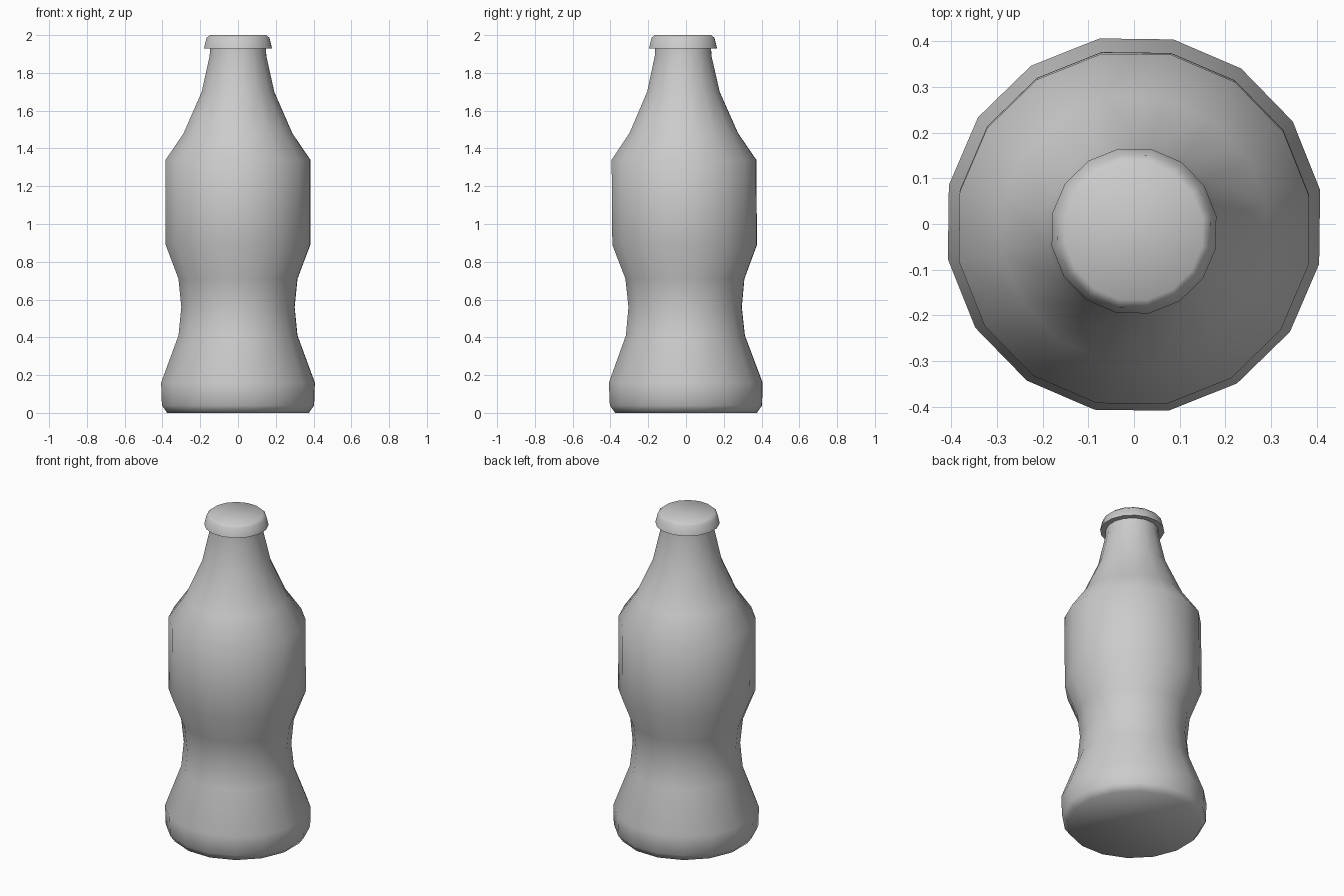
import bpy, bmesh
from math import cos, sin, radians, tau

if "Cube" in bpy.data.objects:
    bpy.data.objects.remove(bpy.data.objects["Cube"])

SIDES = 16
OFFSET = radians(10.5)   # rotation of the facets
LEAN = -0.008            # slight lean towards the front


def lathe(name, profile):
    """Closed faceted solid of revolution; profile is (half width, z) from bottom to top."""
    bm = bmesh.new()
    rings = []
    for half, z in profile:
        r = half / cos(OFFSET)
        rings.append([bm.verts.new((r * cos(OFFSET + tau * i / SIDES),
                                    r * sin(OFFSET + tau * i / SIDES) + LEAN * z, z))
                      for i in range(SIDES)])
    for low, high in zip(rings, rings[1:]):
        for i in range(SIDES):
            j = (i + 1) % SIDES
            bm.faces.new((low[i], low[j], high[j], high[i]))
    bm.faces.new(rings[0][::-1])
    bm.faces.new(rings[-1])
    mesh = bpy.data.meshes.new(name)
    bm.to_mesh(mesh)
    bm.free()
    obj = bpy.data.objects.new(name, mesh)
    bpy.context.collection.objects.link(obj)
    bpy.ops.object.select_all(action='DESELECT')
    obj.select_set(True)
    bpy.context.view_layer.objects.active = obj
    bpy.ops.object.shade_smooth_by_angle(angle=radians(80))
    return obj


# Bottle: rounded foot, pinched waist, straight label band, shoulder and neck
lathe("bottle_body", [
    (0.375, 0.0), (0.403, 0.04), (0.407, 0.16), (0.315, 0.41), (0.30, 0.56),
    (0.315, 0.71), (0.383, 0.89), (0.383, 1.34), (0.288, 1.48),
    (0.192, 1.70), (0.15, 1.89), (0.148, 1.94)])

# Cap: flared skirt with a bevelled top
lathe("bottle_cap", [
    (0.14, 1.93), (0.18, 1.93), (0.167, 1.985), (0.15, 2.0)])
